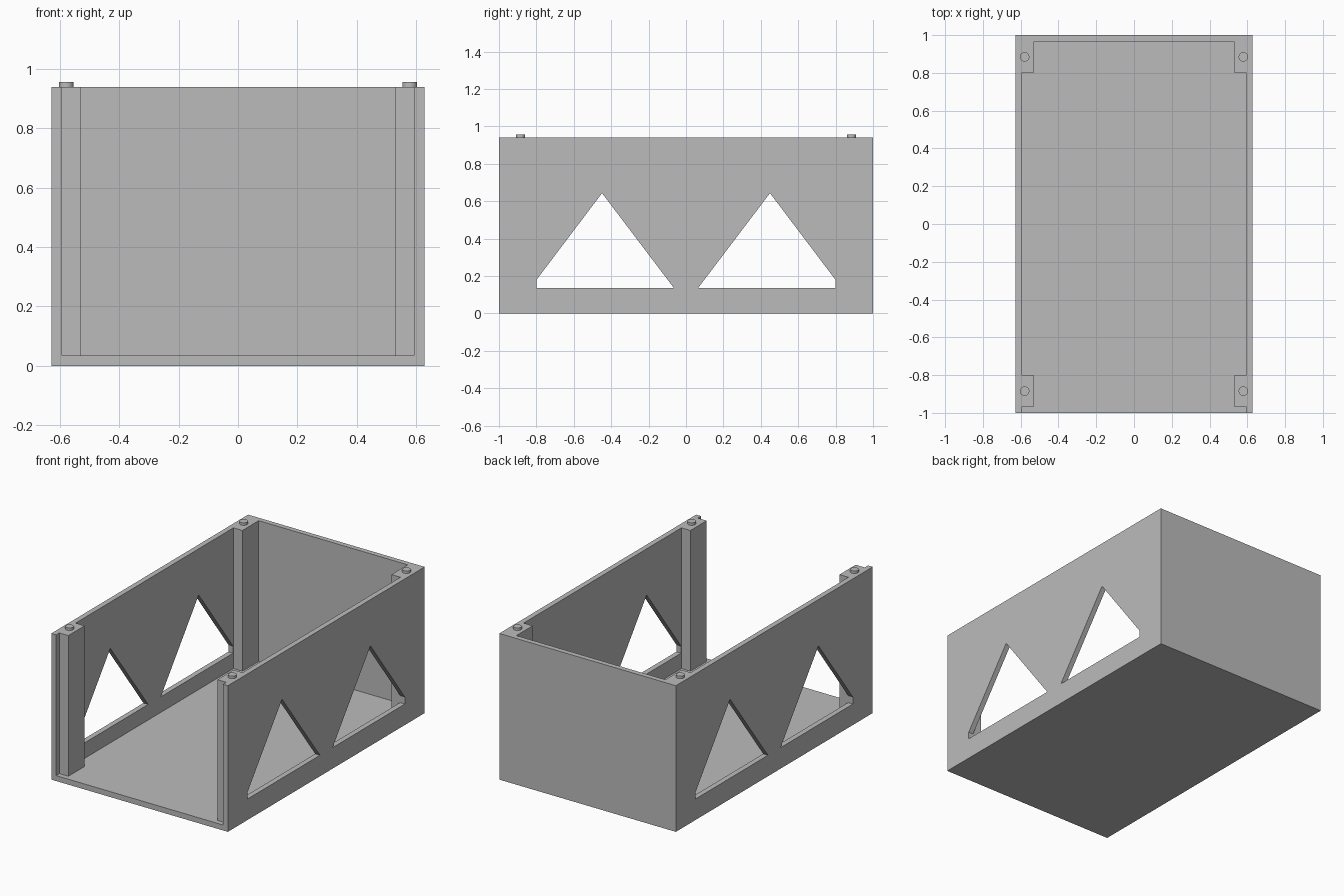
import bpy
import bmesh
from mathutils import Vector

if "Cube" in bpy.data.objects:
    bpy.data.objects.remove(bpy.data.objects["Cube"], do_unlink=True)

HALF_W, HEIGHT, FLOOR = 0.628, 0.94, 0.035
WALL_X, POST_X = 0.594, 0.53        # inner wall face, inner post face
POST_Y, END_Y = 0.802, 0.967        # post faces along the length

grey = bpy.data.materials.new("plain grey")
grey.use_nodes = True
colour = (0.5, 0.5, 0.5, 1)
grey.diffuse_color = colour
grey.node_tree.nodes["Principled BSDF"].inputs["Base Color"].default_value = colour


def prism(name, points, sweep):
    """Extrude a planar outline along a vector."""
    bm = bmesh.new()
    face = bm.faces.new([bm.verts.new(p) for p in points])
    moved = bmesh.ops.extrude_face_region(bm, geom=[face])["geom"]
    verts = [v for v in moved if isinstance(v, bmesh.types.BMVert)]
    bmesh.ops.translate(bm, verts=verts, vec=Vector(sweep))
    bmesh.ops.recalc_face_normals(bm, faces=bm.faces)
    mesh = bpy.data.meshes.new(name)
    bm.to_mesh(mesh)
    bm.free()
    mesh.materials.append(grey)
    obj = bpy.data.objects.new(name, mesh)
    bpy.context.collection.objects.link(obj)
    return obj


def carve(target, cutter):
    """Cut one solid out of another and discard the cutter."""
    cutter.hide_render = True
    mod = target.modifiers.new("cut", "BOOLEAN")
    mod.operation, mod.solver, mod.object = "DIFFERENCE", "EXACT", cutter
    bpy.ops.object.select_all(action="DESELECT")
    bpy.context.view_layer.objects.active = target
    target.select_set(True)
    bpy.ops.object.modifier_apply(modifier=mod.name)
    bpy.data.objects.remove(cutter, do_unlink=True)


# Solid outer block
case = prism("case", [(-HALF_W, -1, 0), (HALF_W, -1, 0), (HALF_W, 1, 0), (-HALF_W, 1, 0)],
             (0, 0, HEIGHT))

# Cavity open at the front and top, stepping around the four corner posts
side = [(WALL_X, -1.1), (WALL_X, -END_Y), (POST_X, -END_Y), (POST_X, -POST_Y),
        (WALL_X, -POST_Y), (WALL_X, POST_Y), (POST_X, POST_Y), (POST_X, END_Y)]
outline = side + [(-x, y) for x, y in reversed(side)]
carve(case, prism("cavity_cutter", [(x, y, FLOOR) for x, y in outline], (0, 0, 1.2)))

# Triangular windows through both side walls, clipped beside the posts
window = [(0.064, 0.135), (0.799, 0.135), (0.799, 0.18), (0.449, 0.643)]
for sign in (-1, 1):
    carve(case, prism("window_cutter", [(-1, sign * y, z) for y, z in window], (2, 0, 0)))

# Locating pegs on top of the posts
for x, x_name in ((-0.579, "right"), (0.579, "left")):
    for y, y_name in ((-0.885, "front"), (0.885, "back")):
        bpy.ops.mesh.primitive_cylinder_add(vertices=32, radius=0.025, depth=0.036,
                                            location=(x, y, HEIGHT - 0.002))
        peg = bpy.context.object
        peg.name = f"{y_name}_{x_name}_peg"
        peg.data.materials.append(grey)
        bpy.ops.object.shade_smooth_by_angle()
